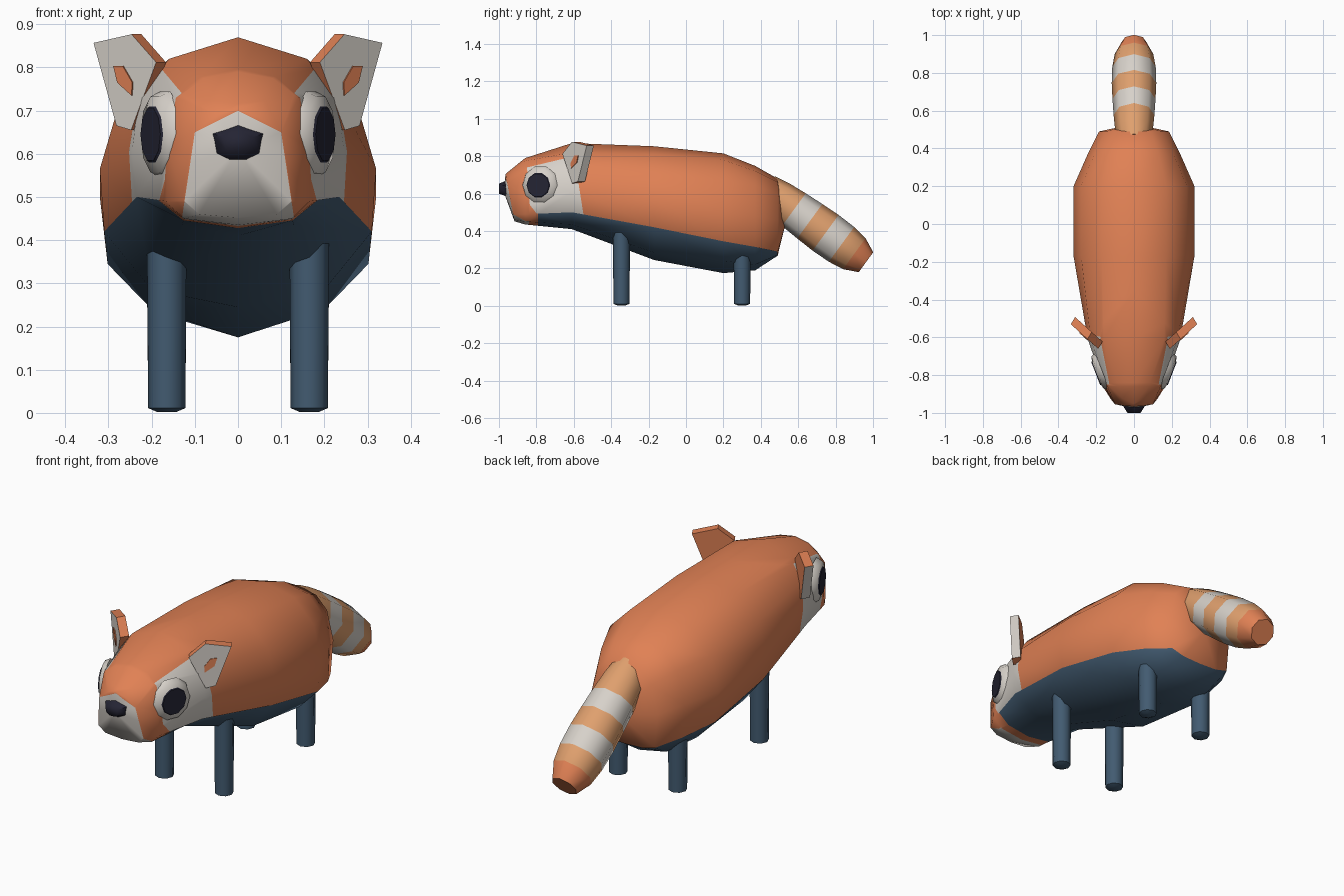
import bpy, bmesh, math
from mathutils import Vector

cube = bpy.data.objects.get("Cube")
if cube:
    bpy.data.objects.remove(cube, do_unlink=True)


def material(name, rgb):
    m = bpy.data.materials.new(name)
    m.use_nodes = True
    m.diffuse_color = (*rgb, 1)
    m.node_tree.nodes["Principled BSDF"].inputs["Base Color"].default_value = (*rgb, 1)
    return m


ORANGE = material("rust orange fur", (0.75, 0.22, 0.09))
WHITE = material("off white fur", (0.68, 0.64, 0.59))
BLUE = material("slate blue belly", (0.055, 0.105, 0.165))
TAN = material("tan fur", (0.74, 0.35, 0.155))
DARK = material("near black", (0.018, 0.018, 0.034))


def finish(name, bm, mats, angle=60):
    """Turn a bmesh into a smooth-shaded object with sharp corners."""
    bmesh.ops.recalc_face_normals(bm, faces=bm.faces)
    me = bpy.data.meshes.new(name)
    bm.to_mesh(me)
    bm.free()
    for m in mats:
        me.materials.append(m)
    me.shade_smooth()
    me.set_sharp_from_angle(angle=math.radians(angle))
    ob = bpy.data.objects.new(name, me)
    bpy.context.collection.objects.link(ob)
    return ob


def skin(bm, rings, slots):
    """Bridge closed rings of vertices, one material slot per span."""
    n = len(rings[0])
    for a, b, slot in zip(rings, rings[1:], slots):
        for i in range(n):
            j = (i + 1) % n
            bm.faces.new((a[i], a[j], b[j], b[i])).material_index = slot


def lathe(name, profile, origin, axis, sides, mats, slots, angle=60):
    """Solid of revolution from (radius, distance) pairs along an axis."""
    q = Vector(axis).to_track_quat('Z', 'Y')
    bm = bmesh.new()
    rings = []
    for r, h in profile:
        rings.append([bm.verts.new(Vector(origin) + q @ Vector(
            (r * math.cos(math.tau * i / sides), r * math.sin(math.tau * i / sides), h)))
            for i in range(sides)])
    skin(bm, rings, slots)
    bm.faces.new(rings[0]).material_index = slots[0]
    bm.faces.new(rings[-1]).material_index = slots[-1]
    return finish(name, bm, mats, angle)


def prism(name, front, back, mats, slots, angle=40):
    """Join two matching outlines; slots = front, back, then each side."""
    bm = bmesh.new()
    f = [bm.verts.new(p) for p in front]
    b = [bm.verts.new(p) for p in back]
    bm.faces.new(f).material_index = slots[0]
    bm.faces.new(b).material_index = slots[1]
    n = len(f)
    for i in range(n):
        j = (i + 1) % n
        bm.faces.new((f[i], f[j], b[j], b[i])).material_index = slots[2 + i]
    return finish(name, bm, mats, angle)


def paint(bm, side, planes, slot, slots_allowed=(0,)):
    """Cut one half of the skin along planes and colour the region behind them all."""
    faces = [f for f in bm.faces if f.calc_center_median().x * side > 0
             and f.material_index in slots_allowed]
    for co, no in planes:
        co = Vector((co[0] * side, co[1], co[2]))
        no = Vector((no[0] * side, no[1], no[2]))
        geom = set(faces)
        for f in faces:
            geom.update(f.edges)
            geom.update(f.verts)
        res = bmesh.ops.bisect_plane(bm, geom=list(geom), dist=1e-5, plane_co=co, plane_no=no)
        faces = [f for f in res["geom"] if isinstance(f, bmesh.types.BMFace)
                 and (f.calc_center_median() - co).dot(no) < 0]
    for f in faces:
        f.material_index = slot


# Head and body: cross-sections from snout to rump, half outline top to bottom
SECTIONS = [
    (-0.965, 0.19, [(0, .705), (.05, .69), (.10, .65), (.112, .58), (.125, .49), (.09, .46), (0, .452)]),
    (-0.86, 0, [(0, .79), (.08, .775), (.14, .73), (.158, .60), (.165, .49), (.125, .45), (0, .435)]),
    (-0.61, 0, [(0, .87), (.16, .82), (.23, .73), (.245, .61), (.235, .50), (.13, .435), (0, .41)]),
    (-0.17, 0, [(0, .853), (.17, .81), (.28, .70), (.32, .565), (.31, .42), (.20, .285), (0, .245)]),
    (0.20, 0, [(0, .815), (.17, .78), (.28, .67), (.32, .50), (.302, .345), (.20, .24), (0, .175)]),
    (0.37, 0, [(0, .748), (.13, .72), (.21, .64), (.245, .48), (.24, .315), (.15, .22), (0, .19)]),
    (0.49, 0, [(0, .68), (.09, .66), (.15, .60), (.185, .46), (.17, .29), (.10, .272), (0, .268)]),
]
bm = bmesh.new()
rings = []
for y, lean, half in SECTIONS:
    outline = half + [(-x, z) for x, z in half[-2:0:-1]]
    rings.append([bm.verts.new((x, y + lean * (0.705 - z), z)) for x, z in outline])
skin(bm, rings, [0] * 6)
for ring, tip in ((rings[0], (0, -.975, .61)), (rings[-1], (0, .53, .43))):
    c = bm.verts.new(tip)
    for i in range(len(ring)):
        bm.faces.new((ring[i], ring[(i + 1) % len(ring)], c))

# Belly: the two lowest strips on each side, starting behind the chin
bm.verts.index_update()
for f in bm.faces:
    if len(f.verts) == 4 and all(4 <= v.index % 12 <= 8 for v in f.verts):
        f.material_index = 2
bmesh.ops.recalc_face_normals(bm, faces=bm.faces)
MUZZLE = [((0, -.84, 0), (0, 1, 0)),
          ((0, 0, .70), (.05, 0, .10)),
          ((.10, 0, .65), (.20, 0, .03))]
CHEEK = [((0, -.85, .74), (0, -.05, .21)),
         ((0, -.55, .50), (0, .17, .027)),
         ((0, -.85, .74), (0, -.20, -.015)),
         ((0, -.835, .54), (0, -.09, -.07))]
for side in (1, -1):
    paint(bm, side, MUZZLE, 1, (0, 2))
    paint(bm, side, CHEEK, 1)
    paint(bm, side, [((0, -.79, 0), (0, 1, 0))], 0, (2,))
finish("body", bm, [ORANGE, WHITE, BLUE], 80)

# Nose
outline = [(0, .672), (.063, .648), (.052, .60), (.022, .583),
           (-.022, .583), (-.052, .60), (-.063, .648)]
prism("nose", [(x * .55, -1.0, .625 + (z - .625) * .6) for x, z in outline],
      [(x, -.955, z) for x, z in outline], [DARK], [0] * 9, 70)

# Striped tail
lathe("tail",
      [(.085, -.09), (.10, 0), (.108, .095), (.114, .20), (.118, .305),
       (.115, .41), (.102, .495), (.066, .572)],
      (0, .5, .57), (0, .81, -.59), 8, [TAN, WHITE, ORANGE], [0, 0, 1, 0, 1, 0, 2])

EAR = [(.18, .812), (.237, .877), (.325, .857), (.272, .665), (.238, .655)]
INNER_EAR = [(.277, .803), (.255, .803), (.233, .765), (.235, .735), (.268, .765)]

for side, word in ((1, "left"), (-1, "right")):
    def on_ear(points, depth):
        """Place a front outline on the slanted ear, moved out along its normal."""
        return [(side * (x + depth * .6), -.645 + (x - .18) * .9 - depth, z) for x, z in points]

    # Ears: pale front and outer rim, rust back
    prism(word + "_ear", on_ear(EAR, .016), on_ear(EAR, -.022),
          [ORANGE, WHITE], [1, 0, 0, 0, 1, 0, 0])
    prism(word + "_inner_ear", on_ear(INNER_EAR, .020), on_ear(INNER_EAR, .015),
          [ORANGE], [0] * 7)

    # Eyes: pale rim with a dark pupil disc
    lathe(word + "_eye", [(.105, -.02), (.092, .006), (.068, .012), (.064, .017)],
          (side * .187, -.785, .645), (side * .93, -.36, 0), 10,
          [WHITE, DARK], [0, 0, 1], 50)

    # Legs
    for part, y, top in (("front", -.345, .43), ("rear", .30, .33)):
        lathe(f"{word}_{part}_leg", [(.022, .002), (.043, .011), (.046, top)],
              (side * .165, y, 0), (0, 0, 1), 8, [BLUE], [0, 0])
